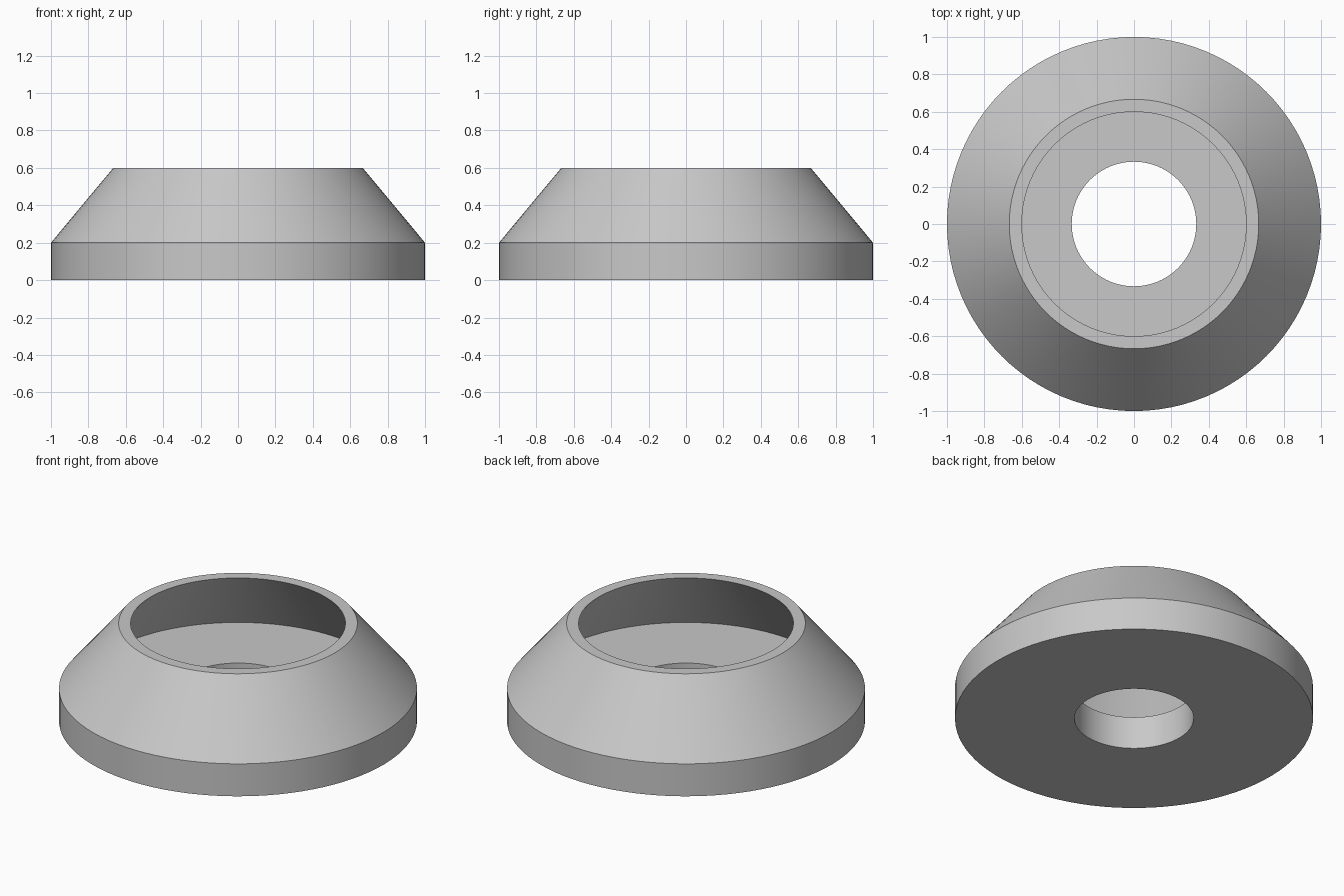
import bpy
import bmesh
import math

cube = bpy.data.objects.get("Cube")
if cube:
    bpy.data.objects.remove(cube, do_unlink=True)

SEGMENTS = 96

# Single grey colour
grey = bpy.data.materials.new("light grey")
grey.use_nodes = True
colour = (0.58, 0.58, 0.58, 1)
grey.diffuse_color = colour
grey.node_tree.nodes["Principled BSDF"].inputs["Base Color"].default_value = colour


def lathe(name, profile, material):
    """Revolve a closed (radius, height) profile around the z axis."""
    bm = bmesh.new()
    verts = [bm.verts.new((r, 0, z)) for r, z in profile]
    edges = [bm.edges.new((v, verts[(i + 1) % len(verts)])) for i, v in enumerate(verts)]
    bmesh.ops.spin(bm, geom=verts + edges, cent=(0, 0, 0), axis=(0, 0, 1),
                   angle=math.tau, steps=SEGMENTS, use_merge=True)
    bmesh.ops.remove_doubles(bm, verts=bm.verts[:], dist=0.0001)
    bmesh.ops.recalc_face_normals(bm, faces=bm.faces[:])
    mesh = bpy.data.meshes.new(name)
    bm.to_mesh(mesh)
    bm.free()
    mesh.materials.append(material)
    obj = bpy.data.objects.new(name, mesh)
    bpy.context.collection.objects.link(obj)
    bpy.ops.object.select_all(action="DESELECT")
    obj.select_set(True)
    bpy.context.view_layer.objects.active = obj
    bpy.ops.object.shade_smooth_by_angle(angle=math.radians(25))
    return obj


# Base disc with a through hole, sloped outer wall and undercut conical cavity
lathe("conical_collar", [
    (0.333, 0), (1, 0), (1, 0.2), (0.667, 0.6),
    (0.6, 0.6), (0.87, 0.2), (0.333, 0.2),
], grey)
